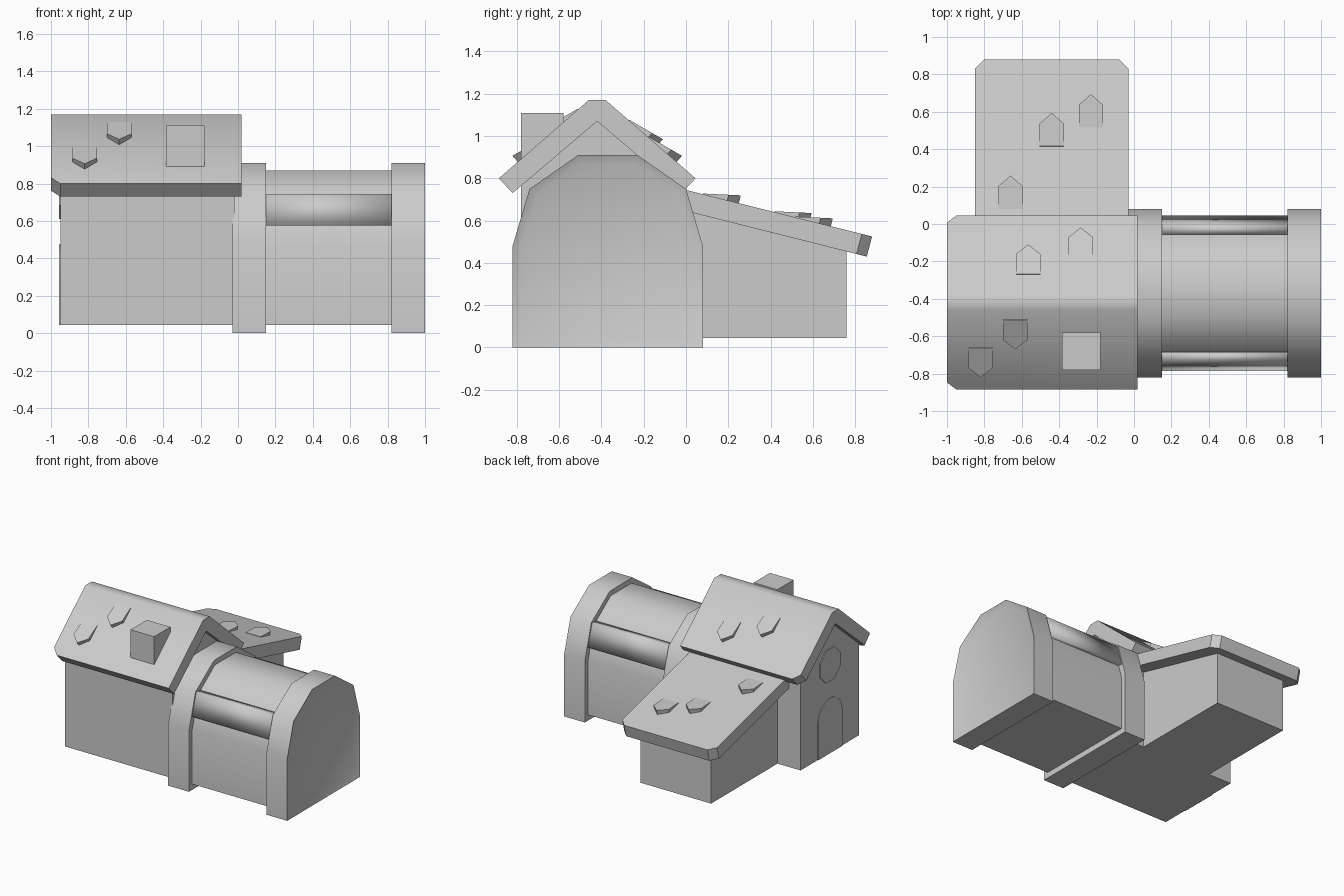
import bpy, bmesh, math
from mathutils import Vector

cube = bpy.data.objects.get("Cube")
if cube:
    bpy.data.objects.remove(cube)

grey = bpy.data.materials.new("light_grey")
grey.use_nodes = True
COLOUR = (0.6, 0.6, 0.6, 1)
grey.diffuse_color = COLOUR
grey.node_tree.nodes["Principled BSDF"].inputs["Base Color"].default_value = COLOUR

MID = -0.42   # ridge line of the house in y
BARN = -0.37  # centre line of the round-topped hall in y


def finish(name, bm, angle=None):
    """Turn a bmesh into a named object, optionally smoothed."""
    bmesh.ops.recalc_face_normals(bm, faces=bm.faces)
    mesh = bpy.data.meshes.new(name)
    bm.to_mesh(mesh)
    bm.free()
    mesh.materials.append(grey)
    obj = bpy.data.objects.new(name, mesh)
    bpy.context.collection.objects.link(obj)
    if angle:
        bpy.ops.object.select_all(action='DESELECT')
        obj.select_set(True)
        bpy.context.view_layer.objects.active = obj
        bpy.ops.object.shade_smooth_by_angle(angle=math.radians(angle))
    return obj


def loft(sections):
    """Join (x, yz profile) sections into a closed solid."""
    bm = bmesh.new()
    rings = [[bm.verts.new((x, y, z)) for y, z in prof] for x, prof in sections]
    for a, b in zip(rings, rings[1:]):
        for i in range(len(a)):
            j = (i + 1) % len(a)
            bm.faces.new((a[i], a[j], b[j], b[i]))
    bm.faces.new(rings[0])
    bm.faces.new(rings[-1])
    return bm


def prism(profile, x0, x1):
    return loft([(x0, profile), (x1, profile)])


def mirrored(half, centre):
    """Complete a half profile given as (distance from centre, z)."""
    return [(centre + d, z) for d, z in half] + [(centre - d, z) for d, z in reversed(half)]


def chamfer(bm, test, width=0.05):
    edges = [e for e in bm.edges if all(test(v.co) for v in e.verts)
             and abs(e.verts[0].co.x - e.verts[1].co.x) < 0.01]
    bmesh.ops.bevel(bm, geom=edges, offset=width, segments=1, affect='EDGES')


# House walls with a gable just under the roof
walls = mirrored([(0.36, 0.045), (0.36, 0.775)], MID)
walls.insert(2, (MID, 1.08))
finish("house_walls", prism(walls, -0.95, -0.02))

# House roof: folded slab with a flat ridge and clipped outer corners
roof = [(MID - 0.465, 0.80), (MID - 0.04, 1.17), (MID + 0.04, 1.17), (MID + 0.465, 0.80),
        (MID + 0.40, 0.73), (MID, 1.07), (MID - 0.40, 0.73)]
bm = prism(roof, -1.0, 0.02)
chamfer(bm, lambda c: c.x < -0.99 and c.z < 0.81)
finish("house_roof", bm, 42)

# Lean-to walls and sloping roof
finish("lean_to_walls", prism([(-0.1, 0.045), (0.76, 0.045), (0.76, 0.47), (-0.1, 0.69)],
                              -0.75, -0.14))
bm = prism([(-0.06, 0.76), (0.88, 0.525), (0.855, 0.43), (-0.06, 0.66)], -0.85, -0.03)
chamfer(bm, lambda c: c.y > 0.85)
finish("lean_to_roof", bm, 30)

# Chimney block
finish("chimney", prism([(-0.78, 0.84), (-0.58, 0.84), (-0.58, 1.11), (-0.78, 1.11)],
                        -0.385, -0.18))

# Hall: two thick end bands around a slimmer body
outer = mirrored([(0.45, 0), (0.45, 0.48), (0.37, 0.75), (0.14, 0.91)], BARN)
inner = mirrored([(0.41, 0.045), (0.41, 0.47), (0.335, 0.72), (0.13, 0.87)], BARN)
finish("hall_body", prism(inner, 0.1, 0.9), 40)
finish("hall_inner_band", prism(outer, -0.03, 0.15), 40)
finish("hall_end_band", loft([(0.82, outer), (1.0, outer), (0.98, inner)]), 40)

# Raised trim along both shoulders of the hall
for side, label in ((1, "back"), (-1, "front")):
    strip = [(0.36, 0.575), (0.415, 0.575), (0.36, 0.745), (0.315, 0.745)]
    bm = prism([(BARN + side * d, z) for d, z in strip], 0.13, 0.84)
    finish(f"hall_trim_{label}", bm, 179)


def shingle(name, x, y, z, slope, side, length):
    """Pointed tile lifted at its downhill tip."""
    down = Vector((0, side * math.cos(slope), -math.sin(slope)))
    up = Vector((0, side * math.sin(slope), math.cos(slope)))
    outline = [(-0.065, 0), (0.065, 0), (0.065, 0.68), (0, 1), (-0.065, 0.68)]
    bm = bmesh.new()
    layers = []
    for lift in (0, 1):
        layers.append([bm.verts.new(Vector((x + u, y, z)) + down * v * length
                       + up * (0.003 + 0.035 * v if lift else -0.02)) for u, v in outline])
    low, high = layers
    bm.faces.new(low)
    bm.faces.new(high)
    for i in range(5):
        j = (i + 1) % 5
        bm.faces.new((low[i], low[j], high[j], high[i]))
    finish(name, bm)


# Loose tiles on the house roof
pitch = math.atan2(0.37, 0.425)
for i, (x, d, side) in enumerate([(-0.82, 0.24, -1), (-0.635, 0.09, -1),
                                  (-0.565, 0.15, 1), (-0.285, 0.24, 1)]):
    z = 1.17 - (d - 0.04) * math.tan(pitch)
    shingle(f"house_tile_{i + 1}", x, MID + side * d, z, pitch, side, 0.18)

# Loose tiles on the lean-to roof
pitch = 0.245
for i, (x, y) in enumerate([(-0.66, 0.08), (-0.44, 0.415), (-0.23, 0.515)]):
    shingle(f"lean_to_tile_{i + 1}", x, y, 0.745 - 0.25 * y, pitch, 1, 0.175)

# Arched door and octagonal window on the gable end
arch = [(MID + 0.15 * math.cos(a), 0.325 + 0.15 * math.sin(a))
        for a in (math.pi * i / 12 for i in range(13))]
door = [(MID + 0.15, 0.045)] + arch + [(MID - 0.15, 0.045)]
finish("door", prism(door, -0.956, -0.94))
window = [(MID + 0.135 * math.cos(a), 0.735 + 0.135 * math.sin(a))
          for a in (math.pi * (i + 0.5) / 4 for i in range(8))]
finish("window", prism(window, -0.956, -0.94))
